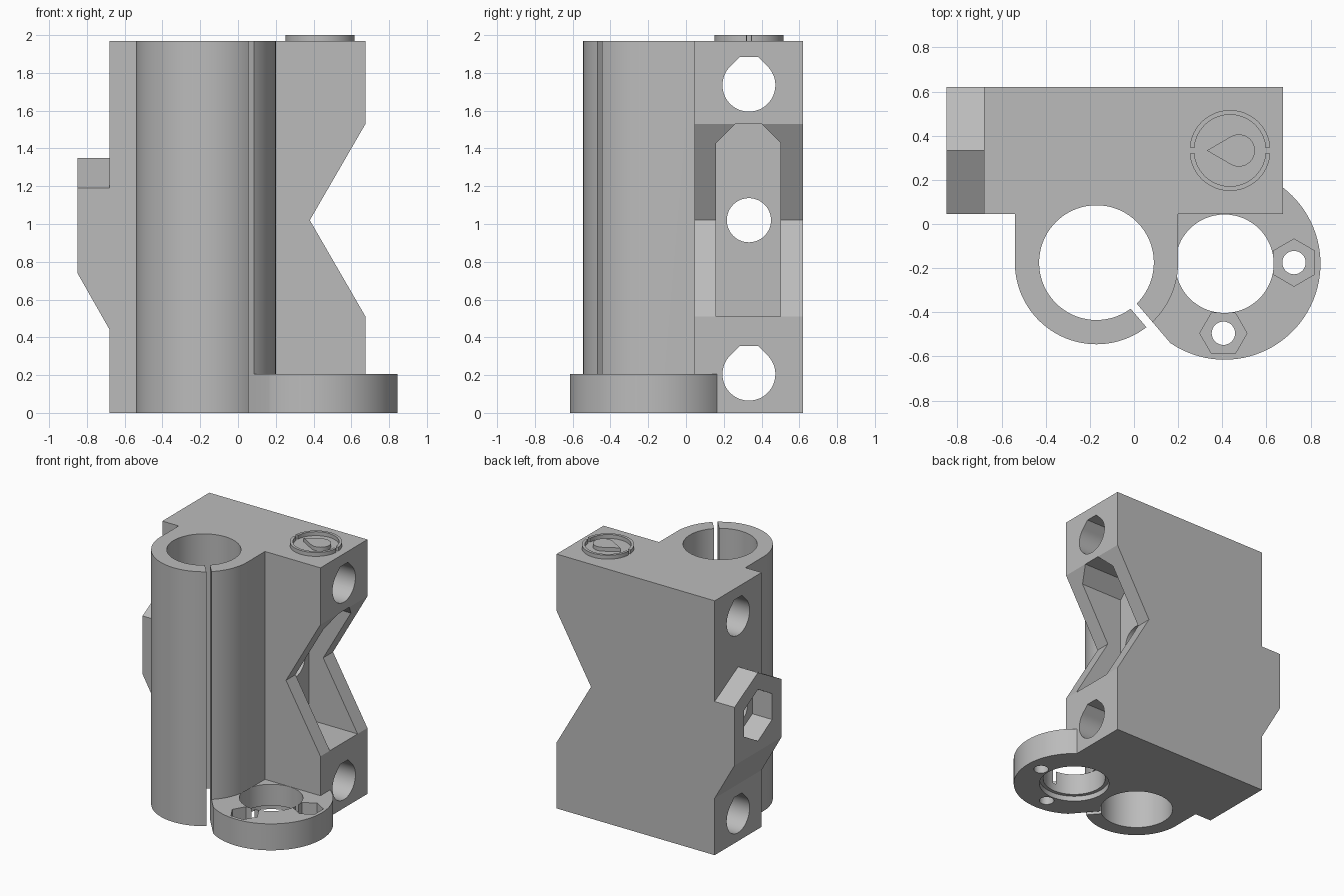
import bpy
import bmesh
from math import cos, sin, pi, radians, hypot, asin, acos

cube = bpy.data.objects.get("Cube")
if cube:
    bpy.data.objects.remove(cube, do_unlink=True)

grey = bpy.data.materials.new("plain_grey")
grey.use_nodes = True
grey.diffuse_color = (0.5, 0.5, 0.5, 1)
grey.node_tree.nodes["Principled BSDF"].inputs["Base Color"].default_value = (0.5, 0.5, 0.5, 1)

TOP = 1.97
ROD = (-0.17, -0.175)      # clamp bore axis
SEAT = (0.41, -0.18)       # flange axis
MID_Y = 0.333              # centre line of the block


def arc(c, r, a0, a1, n):
    """Points on an arc, angles in degrees, both ends included."""
    angles = [radians(a0 + (a1 - a0) * i / n) for i in range(n + 1)]
    return [(c[0] + r * cos(a), c[1] + r * sin(a)) for a in angles]


def ring(c, r, n=64, start=0):
    return arc(c, r, start, start + 360, n)[:-1]


def prism(name, pts, lo, hi, axis="Z"):
    """Extrude a flat outline between two levels along an axis."""
    place = {"Z": lambda u, v, w: (u, v, w),
             "X": lambda u, v, w: (w, u, v),
             "Y": lambda u, v, w: (u, w, v)}[axis]
    bm = bmesh.new()
    a = [bm.verts.new(place(u, v, lo)) for u, v in pts]
    b = [bm.verts.new(place(u, v, hi)) for u, v in pts]
    bm.faces.new(a)
    bm.faces.new(b[::-1])
    for i in range(len(pts)):
        j = (i + 1) % len(pts)
        bm.faces.new((a[i], b[i], b[j], a[j]))
    bmesh.ops.recalc_face_normals(bm, faces=bm.faces)
    mesh = bpy.data.meshes.new(name)
    bm.to_mesh(mesh)
    bm.free()
    obj = bpy.data.objects.new(name, mesh)
    obj.data.materials.append(grey)
    bpy.context.collection.objects.link(obj)
    return obj


def activate(obj):
    bpy.ops.object.select_all(action="DESELECT")
    obj.select_set(True)
    bpy.context.view_layer.objects.active = obj


def combine(target, tool, operation="DIFFERENCE"):
    mod = target.modifiers.new("join_or_cut", "BOOLEAN")
    mod.operation = operation
    mod.solver = "EXACT"
    mod.object = tool
    activate(target)
    bpy.ops.object.modifier_apply(modifier=mod.name)
    bpy.data.objects.remove(tool, do_unlink=True)


def cut(pts, lo, hi, axis="Z"):
    combine(body, prism("cutter", pts, lo, hi, axis), "DIFFERENCE")


# Block with the rounded rod clamp on its front
outline = [(-0.68, 0.62), (-0.68, 0.045), (-0.54, 0.045)]
outline += arc(ROD, 0.37, 180, 360, 48)
outline += [(0.2, 0.045), (0.675, 0.045), (0.675, 0.62)]
body = prism("carriage_body", outline, 0, TOP)

# Gabled nut tab on the side, with a sloping underside
tab = prism("nut_tab", [(0.045, 0.3), (0.62, 0.3), (0.62, 1.19), (MID_Y, 1.35), (0.045, 1.19)],
            -0.85, -0.6, "X")
for v in tab.data.vertices:
    if v.co.x < -0.8 and v.co.z < 0.5:
        v.co.z = 0.74
combine(body, tab, "UNION")

# Round seat flange at the foot
combine(body, prism("seat_flange", ring(SEAT, 0.435, 96), 0, 0.205), "UNION")

# V notch and the deep pocket inside it
cut([(0.38, 1.02), (0.775, 0.337), (0.775, 1.703)], 0, 0.7, "Y")
cut([(0.16, 0.51), (0.5, 0.51), (0.5, 1.43), (0.4, 1.53), (0.26, 1.53), (0.16, 1.43)],
    0.26, 0.8, "X")

# Belt bolt hole and its hexagonal nut pocket
cut(ring((MID_Y, 1.02), 0.117, 48), -1, 0.5, "X")
cut(ring((MID_Y, 1.02), 0.2, 6, 30), -1, -0.68, "X")

# Cross rod holes with flattened teardrop tops
for z in (0.205, 1.735):
    tear = arc((MID_Y, z), 0.14, 135, 405, 48)
    tear += [(MID_Y + 0.048, z + 0.15), (MID_Y - 0.048, z + 0.15)]
    cut(tear, -1, 0.8, "X")

# Rod bore and clamp slit
cut(ring(ROD, 0.26, 72), -0.1, 2.1)
d = (cos(radians(-49.5)), sin(radians(-49.5)))
slit = [(ROD[0] + d[0] * t - d[1] * s, ROD[1] + d[1] * t + d[0] * s)
        for t, s in ((0.1, -0.018), (0.8, -0.018), (0.8, 0.018), (0.1, 0.018))]
cut(slit, -0.1, 2.1)

# Seat opening, lower rim, and two screw holes with nut pockets
cut(ring(SEAT, 0.223), -0.1, 0.205)
cut(ring(SEAT, 0.25), -0.1, 0.04)
for centre, turn in (((0.725, -0.175), 30), ((0.405, -0.495), 0)):
    cut(ring(centre, 0.053, 32), -0.1, 0.3)
    cut(ring(centre, 0.107, 6, turn), 0.1, 0.3)

# Raised split ring and drop marker on top
hub = (0.435, MID_Y)
parts = [body]
for name, start in (("rear_half_ring", 4), ("front_half_ring", 184)):
    half = arc(hub, 0.183, start, start + 172, 40) + arc(hub, 0.162, start + 172, start, 40)
    parts.append(prism(name, half, TOP - 0.01, 2.0))
bulb, tip = (0.475, MID_Y), (0.33, MID_Y)
lean = acos(0.073 / hypot(bulb[0] - tip[0], bulb[1] - tip[1])) * 180 / pi
drop = arc(bulb, 0.073, lean - 180, 180 - lean, 40) + [tip]
parts.append(prism("drop_marker", drop, TOP - 0.01, 2.0))

for part in parts:
    activate(part)
    bpy.ops.object.shade_smooth_by_angle(angle=radians(25))
